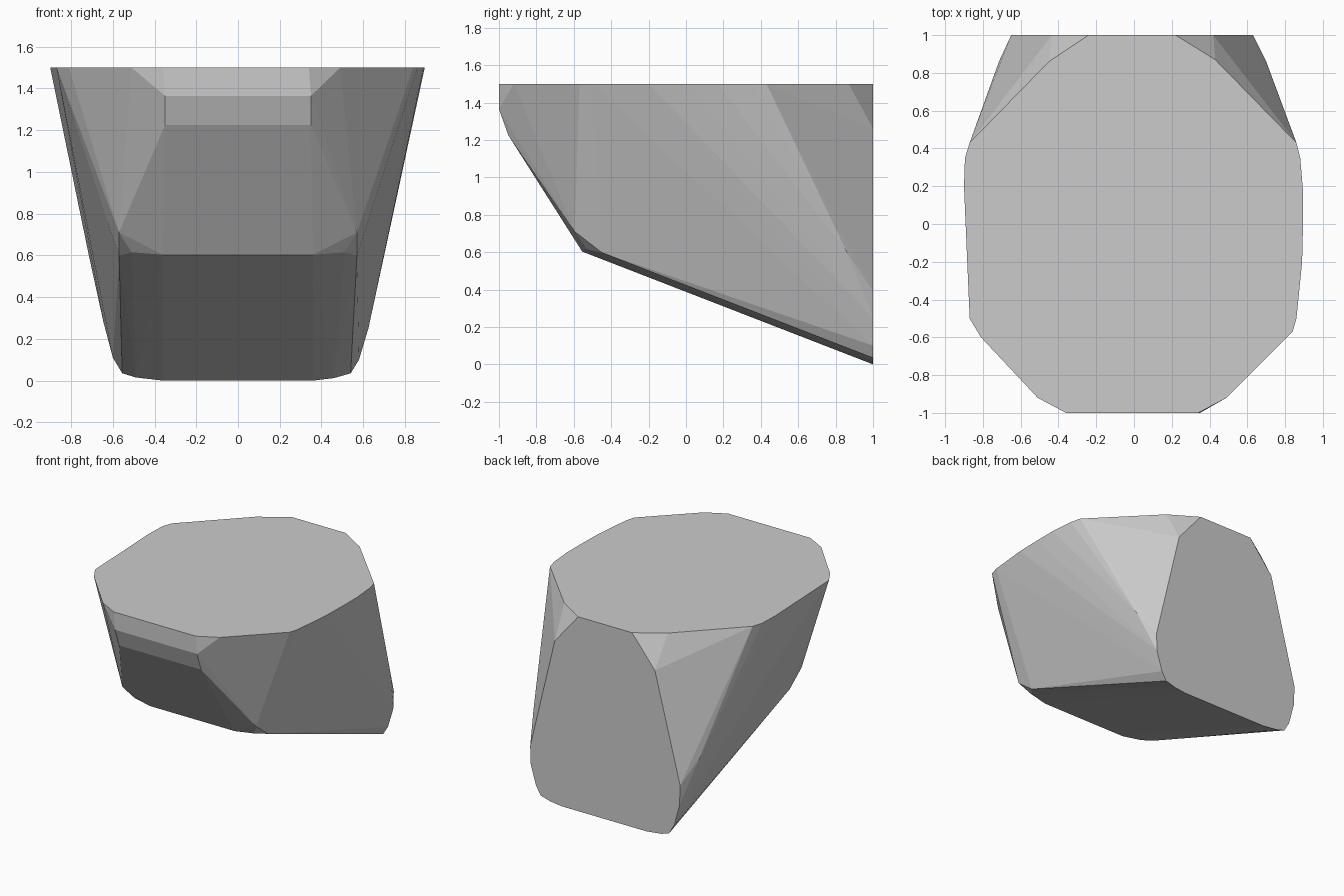
import bpy, bmesh

if "Cube" in bpy.data.objects:
    bpy.data.objects.remove(bpy.data.objects["Cube"])

# Flat top outline (z = 1.5), slightly uneven left to right
TOP = [(-.36, -1), (.34, -1), (.49, -.92), (.84, -.57), (.86, -.5), (.89, -.2),
       (.895, 0), (.895, .17), (.88, .35), (.86, .43), (.43, .87), (.22, 1),
       (-.24, 1), (-.45, .86), (-.87, .43), (-.895, .35), (-.9, .2),
       (-.87, -.5), (-.81, -.6), (-.51, -.92)]

# Flat back outline (y = 1), as x, z
BACK = [(.42, 1.26), (.63, .39), (.625, .25), (.58, .1), (.54, .035), (.46, .012),
        (.36, 0), (-.36, 0), (-.49, .015), (-.555, .035), (-.6, .11),
        (-.645, .28), (-.65, .43), (-.435, 1.26)]

# Mirrored corner points of the sloped front and underside
FRONT = [(.35, -1, 1.365), (.35, -.95, 1.225), (.36, -.6, .675), (.36, -.555, .603),
         (.51, -.53, .615), (.57, -.595, .71), (.57, -.45, .598)]

points = [(x, y, 1.5) for x, y in TOP]
points += [(x, 1, z) for x, z in BACK]
points += [(s * x, y, z) for x, y, z in FRONT for s in (-1, 1)]
points += [(.7, .86, .6), (-.715, .86, .6)]  # rear flank bulges

# Faceted rock: wrap the points in a convex skin
bm = bmesh.new()
for p in points:
    bm.verts.new(p)
hull = bmesh.ops.convex_hull(bm, input=bm.verts[:])
inside = {g for g in hull["geom_interior"] + hull["geom_unused"]
          if isinstance(g, bmesh.types.BMVert)}
bmesh.ops.delete(bm, geom=list(inside), context='VERTS')
bmesh.ops.dissolve_limit(bm, angle_limit=0.01, verts=bm.verts[:], edges=bm.edges[:])
bmesh.ops.recalc_face_normals(bm, faces=bm.faces[:])

mesh = bpy.data.meshes.new("faceted_block")
bm.to_mesh(mesh)
bm.free()
bpy.context.collection.objects.link(bpy.data.objects.new("faceted_block", mesh))
